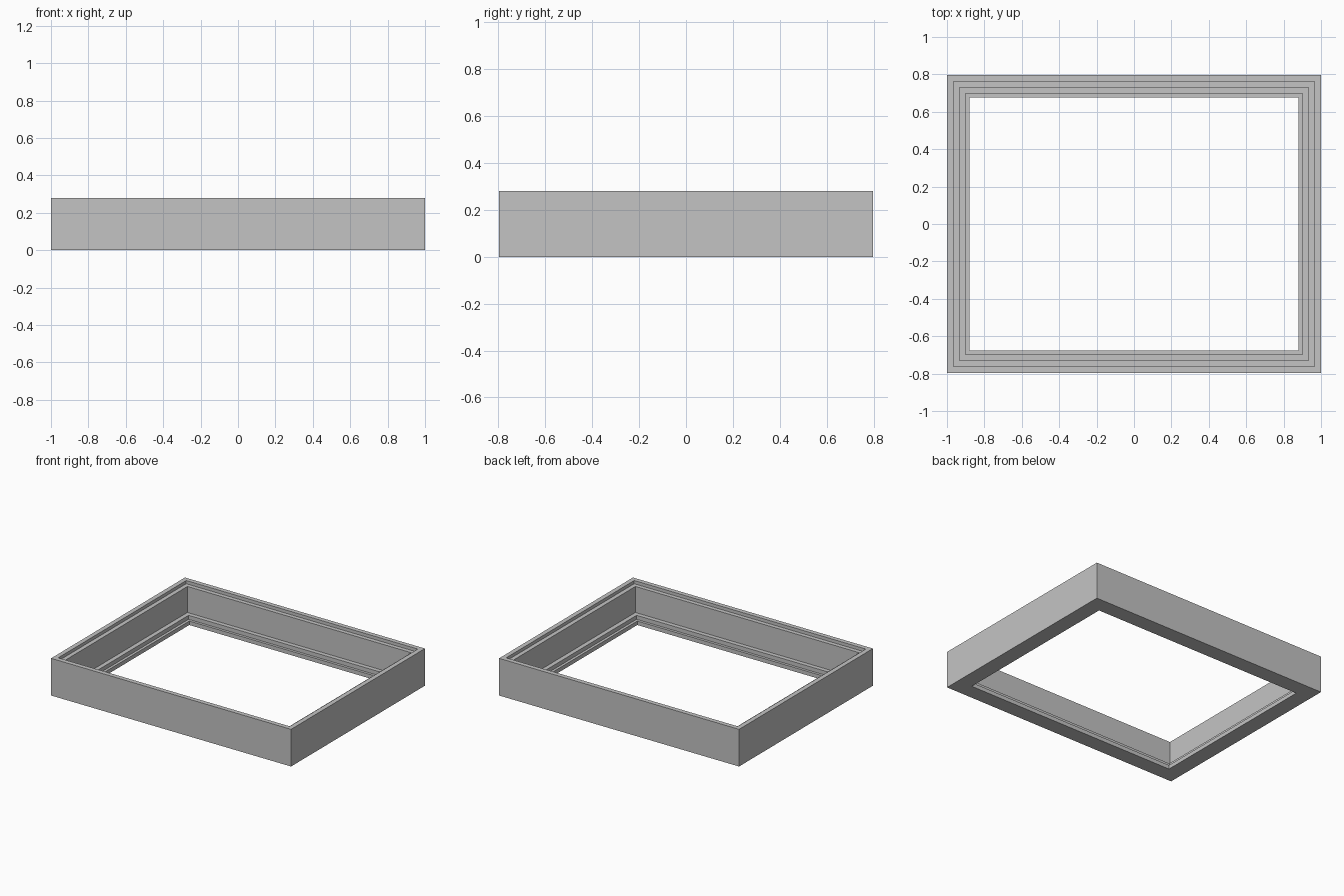
import bpy
import bmesh

if "Cube" in bpy.data.objects:
    bpy.data.objects.remove(bpy.data.objects["Cube"], do_unlink=True)

HALF_X, HALF_Y = 1.0, 0.797

# Stepped cross-section of the moulding: (inset from outer edge, height)
PROFILE = [
    (0.0, 0.0), (0.0, 0.28),          # outer wall
    (0.035, 0.28), (0.035, 0.256),    # top rim and lip
    (0.067, 0.256), (0.067, 0.06),    # upper ledge and deep inner wall
    (0.10, 0.06), (0.10, 0.03),       # lower ledge
    (0.12, 0.03), (0.12, 0.0),        # inner foot
]
CORNERS = [(-1, -1), (1, -1), (1, 1), (-1, 1)]


def make_material(name, rgb):
    mat = bpy.data.materials.new(name)
    mat.use_nodes = True
    color = (*rgb, 1.0)
    mat.diffuse_color = color
    mat.node_tree.nodes["Principled BSDF"].inputs["Base Color"].default_value = color
    return mat


def sweep_frame(name, profile, material):
    """Sweep a closed profile around the rectangle with mitred corners."""
    bm = bmesh.new()
    rings = [[bm.verts.new((sx * (HALF_X - d), sy * (HALF_Y - d), z))
              for sx, sy in CORNERS] for d, z in profile]
    for i, ring in enumerate(rings):
        following = rings[(i + 1) % len(rings)]
        for c in range(4):
            n = (c + 1) % 4
            bm.faces.new((ring[c], ring[n], following[n], following[c]))
    bmesh.ops.recalc_face_normals(bm, faces=bm.faces)
    mesh = bpy.data.meshes.new(name)
    bm.to_mesh(mesh)
    bm.free()
    mesh.materials.append(material)
    obj = bpy.data.objects.new(name, mesh)
    bpy.context.collection.objects.link(obj)
    return obj


# Rectangular stepped frame
sweep_frame("stepped_frame", PROFILE, make_material("light grey", (0.55, 0.55, 0.55)))
